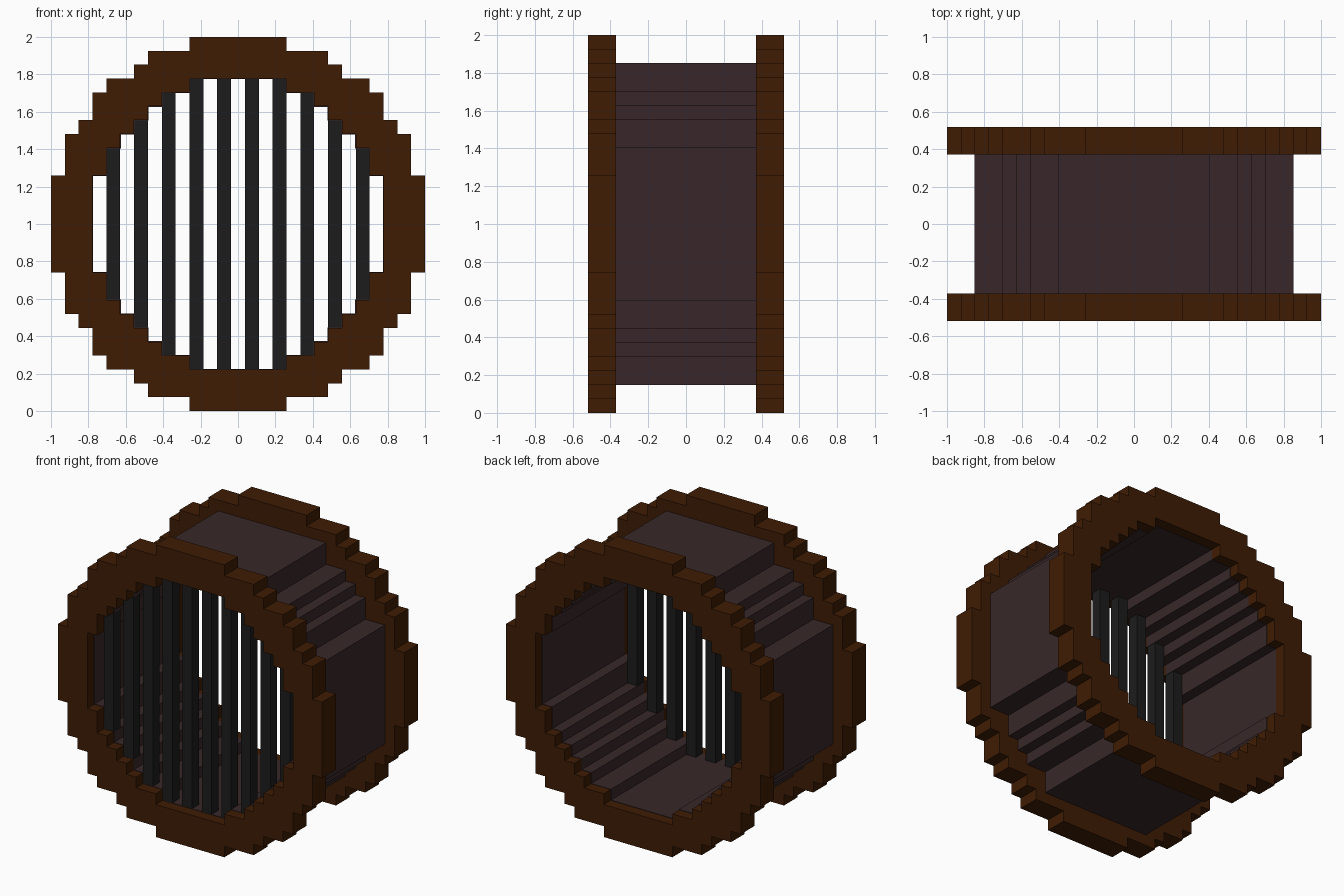
import bpy, bmesh

if "Cube" in bpy.data.objects:
    bpy.data.objects.remove(bpy.data.objects["Cube"])

U = 2 / 27          # one stepped block
CZ = 1.0            # height of the wheel centre


def material(name, srgb):
    m = bpy.data.materials.new(name)
    lin = [((c / 255 + 0.055) / 1.055) ** 2.4 if c > 10 else c / 255 / 12.92 for c in srgb]
    m.diffuse_color = (*lin, 1)
    m.use_nodes = True
    m.node_tree.nodes["Principled BSDF"].inputs["Base Color"].default_value = m.diffuse_color
    return m


WOOD = material("brown wood", (63, 28, 4))
LINING = material("dark plum lining", (56, 39, 41))
IRON = material("dark iron", (28, 28, 28))

# Stepped circles: (half width, row top) from the top down, in blocks
OUTER = [(3.5, 13.5), (6.5, 12.5), (7.5, 11.5), (9.5, 10.5), (10.5, 9.5),
         (11.5, 7.5), (12.5, 6.5), (13.5, 3.5)]
SHELL = [(5.5, 11.5), (7.5, 9.5), (8.5, 8.5), (9.5, 7.5), (11.5, 5.5)]
INNER = [(3.5, 10.5), (5.5, 9.5), (6.5, 8.5), (7.5, 7.5), (8.5, 6.5),
         (9.5, 5.5), (10.5, 3.5)]
# Lining surface stands a hair inside the rim openings that it overlaps
LINER = [(w - 0.04, h - 0.04) for w, h in INNER]


def outline(rows):
    """Mirror one quarter of stepped rows into a closed loop."""
    q = []
    for i, (w, h) in enumerate(rows):
        q.append((w, h))
        if i + 1 < len(rows):
            q.append((w, rows[i + 1][1]))
    right = q + [(x, -z) for x, z in reversed(q)]
    return right + [(-x, z) for x, z in reversed(right)]


def finish(name, bm, mat):
    bmesh.ops.recalc_face_normals(bm, faces=bm.faces)
    me = bpy.data.meshes.new(name)
    bm.to_mesh(me)
    bm.free()
    me.materials.append(mat)
    ob = bpy.data.objects.new(name, me)
    bpy.context.collection.objects.link(ob)
    return ob


def stepped_ring(name, rows_out, rows_in, y0, y1, mat):
    bm = bmesh.new()
    for rows in (rows_out, rows_in):
        vs = [bm.verts.new((x * U, y0 * U, CZ + z * U)) for x, z in outline(rows)]
        for a, b in zip(vs, vs[1:] + vs[:1]):
            bm.edges.new((a, b))
    bmesh.ops.triangle_fill(bm, edges=bm.edges[:], use_beauty=True, normal=(0, -1, 0))
    ext = bmesh.ops.extrude_face_region(bm, geom=bm.faces[:], use_keep_orig=True)
    new = [g for g in ext["geom"] if isinstance(g, bmesh.types.BMVert)]
    bmesh.ops.translate(bm, verts=new, vec=(0, (y1 - y0) * U, 0))
    return finish(name, bm, mat)


# Rims and the lined tunnel, which reaches halfway into each rim
stepped_ring("front_rim", OUTER, INNER, -7, -5, WOOD)
stepped_ring("back_rim", OUTER, INNER, 5, 7, WOOD)
stepped_ring("tunnel", SHELL, LINER, -6, 6, LINING)

# Upright bars set into the front opening
for i, (x, h) in enumerate([(1, 10.5), (3, 10.5), (5, 9.5), (7, 7.5), (9, 5.5)]):
    for side, label in ((-1, "left"), (1, "right")):
        bm = bmesh.new()
        bmesh.ops.create_cube(bm, size=1)
        bmesh.ops.scale(bm, verts=bm.verts, vec=(U, U, 2 * h * U))
        bmesh.ops.translate(bm, verts=bm.verts, vec=(side * x * U, -5.5 * U, CZ))
        finish(f"bar_{label}_{i + 1}", bm, IRON)
